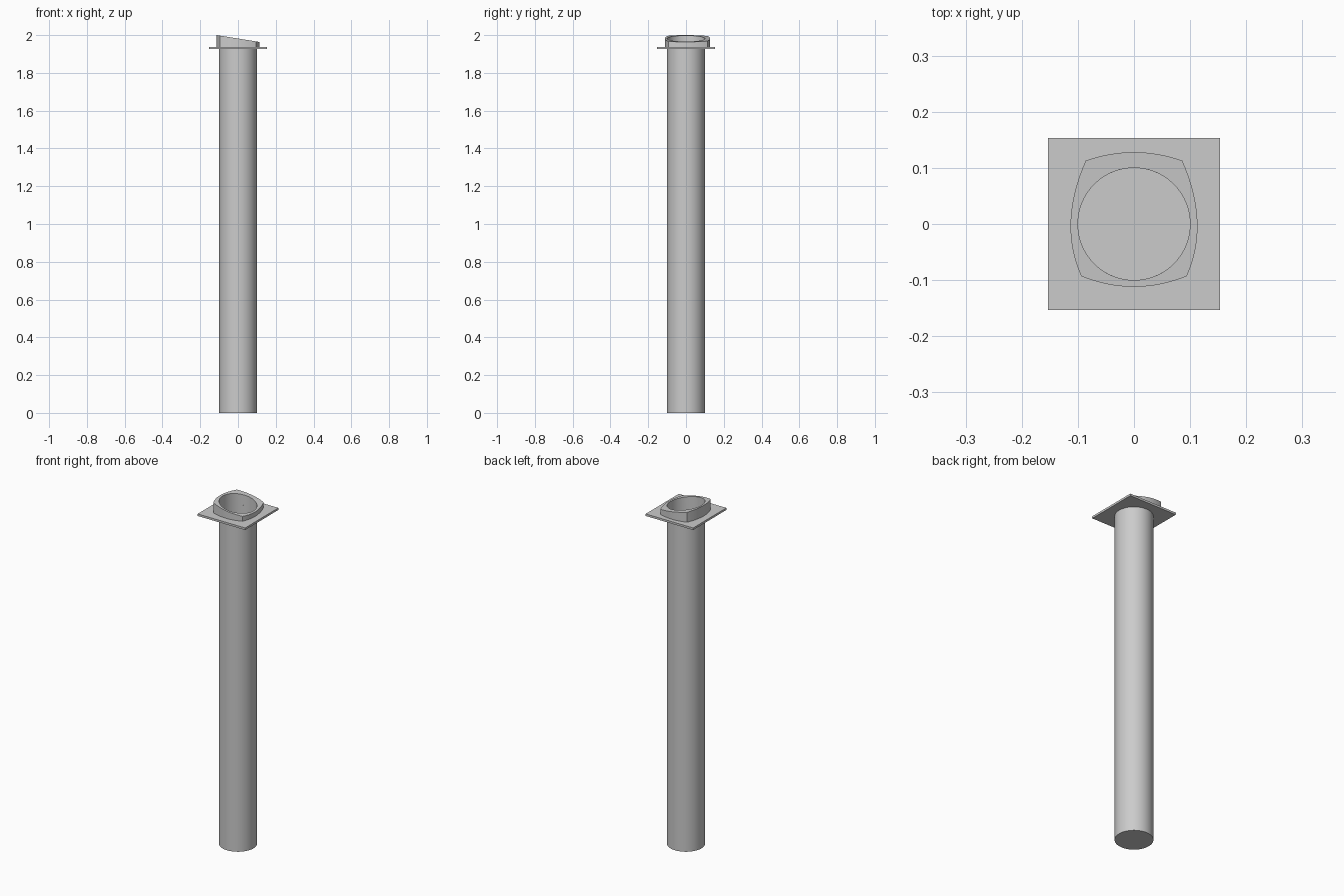
import bpy, bmesh, math

if "Cube" in bpy.data.objects:
    bpy.data.objects.remove(bpy.data.objects["Cube"])

R = 0.1           # bore / post radius
PLATE_BOTTOM, PLATE_TOP = 1.926, 1.938


def slant(x):
    """Height of the sloping collar rim."""
    return 2.0 - 0.16 * (x + 0.113)


def on_circle(points):
    return [(x * R / math.hypot(x, y), y * R / math.hypot(x, y)) for x, y in points]


def outline(corners, mids, n=16):
    """Closed outline of bowed sides, each through two corners and a midpoint."""
    pts = []
    for i, (mx, my) in enumerate(mids):
        (ax, ay), (bx, by) = corners[i], corners[(i + 1) % len(corners)]
        cx, cy = 2 * mx - (ax + bx) / 2, 2 * my - (ay + by) / 2
        for k in range(n):
            t = k / n
            u, v, w = (1 - t) ** 2, 2 * t * (1 - t), t * t
            pts.append((u * ax + v * cx + w * bx, u * ay + v * cy + w * by))
    return pts


def loft(name, loops, cap_first=False, closed=False):
    """Skin a list of 3D loops with quads."""
    bm = bmesh.new()
    rings = [[bm.verts.new(p) for p in loop] for loop in loops]
    pairs = list(zip(rings, rings[1:]))
    if closed:
        pairs.append((rings[-1], rings[0]))
    for a, b in pairs:
        for i in range(len(a)):
            j = (i + 1) % len(a)
            bm.faces.new((a[i], a[j], b[j], b[i]))
    if cap_first:
        bm.faces.new(rings[0][::-1])
    bmesh.ops.recalc_face_normals(bm, faces=bm.faces)
    mesh = bpy.data.meshes.new(name)
    bm.to_mesh(mesh)
    bm.free()
    obj = bpy.data.objects.new(name, mesh)
    bpy.context.collection.objects.link(obj)
    bpy.ops.object.select_all(action='DESELECT')
    obj.select_set(True)
    bpy.context.view_layer.objects.active = obj
    bpy.ops.object.shade_smooth_by_angle(angle=math.radians(25))
    return obj


def level(points, z):
    return [(x, y, z) for x, y in points]


# Collar outline, counter-clockwise from the front left corner
collar = outline([(-0.094, -0.093), (0.094, -0.093), (0.086, 0.113), (-0.086, 0.113)],
                 [(0, -0.112), (0.113, 0.005), (0, 0.128), (-0.113, 0.005)])
bore = on_circle(collar)

# Hollow post, closed at the foot, its wall running up to the slanted rim
loft("post", [level(bore, 0), level(bore, PLATE_BOTTOM), level(bore, PLATE_TOP),
              [(x, y, slant(x)) for x, y in bore]], cap_first=True)

# Collar: outer wall and sloping rim
loft("collar", [level(collar, PLATE_TOP),
                [(x, y, slant(x)) for x, y in collar],
                [(x, y, slant(x)) for x, y in bore]])

# Square flange plate with a round hole
h = 0.153
square = outline([(-h, -h), (h, -h), (h, h), (-h, h)],
                 [(0, -h), (h, 0), (0, h), (-h, 0)])
hole = on_circle(square)
loft("flange_plate", [level(hole, PLATE_BOTTOM), level(square, PLATE_BOTTOM),
                      level(square, PLATE_TOP), level(hole, PLATE_TOP)])
